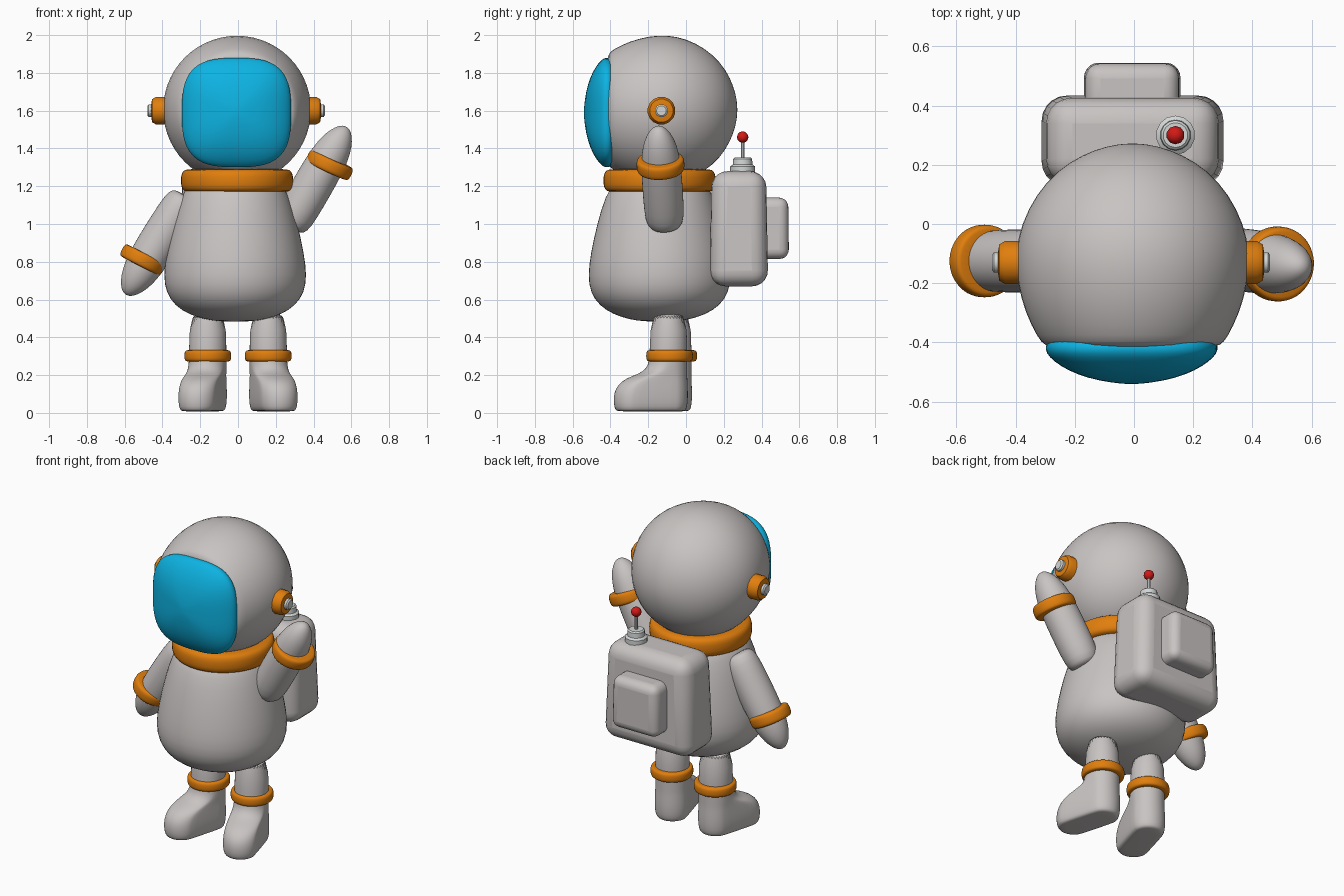
import bpy, bmesh
from math import cos, sin, pi, radians
from mathutils import Vector

cube = bpy.data.objects.get("Cube")
if cube:
    bpy.data.objects.remove(cube)


def material(name, rgb):
    m = bpy.data.materials.new(name)
    m.use_nodes = True
    m.diffuse_color = (*rgb, 1)
    m.node_tree.nodes["Principled BSDF"].inputs["Base Color"].default_value = (*rgb, 1)
    return m


suit = material("suit_grey", (0.58, 0.55, 0.54))
metal = material("pale_metal", (0.66, 0.68, 0.68))
orange = material("trim_orange", (0.75, 0.21, 0.004))
blue = material("visor_blue", (0.004, 0.45, 0.76))
red = material("beacon_red", (0.65, 0.01, 0.008))


def finish(name, bm, mat, loc):
    mesh = bpy.data.meshes.new(name)
    bmesh.ops.recalc_face_normals(bm, faces=bm.faces)
    bm.to_mesh(mesh)
    bm.free()
    mesh.materials.append(mat)
    ob = bpy.data.objects.new(name, mesh)
    bpy.context.collection.objects.link(ob)
    ob.location = loc
    return ob


def shade(ob, angle=40):
    bpy.ops.object.select_all(action='DESELECT')
    ob.select_set(True)
    bpy.context.view_layer.objects.active = ob
    bpy.ops.object.shade_smooth_by_angle(angle=radians(angle))


def loft(name, rings, mat, loc, axis=(0, 0, 1), n=28, power=2, shift=(0, 0), subsurf=1):
    """Skin rings of (distance along axis, radius, optional stretch towards shift)."""
    bm = bmesh.new()
    loops = []
    for t, r, *stretch in rings:
        s = Vector(shift) * (stretch[0] if stretch else 0)
        loop = []
        for i in range(n):
            a = 2 * pi * (i + 0.5) / n
            c, d = cos(a), sin(a)
            k = r / (abs(c) ** power + abs(d) ** power) ** (1 / power)
            off = s if c * s.x + d * s.y > 0 else Vector((0, 0))
            loop.append(bm.verts.new((c * k + off.x, d * k + off.y, t)))
        loops.append(loop)
    for a, b in zip(loops, loops[1:]):
        for i in range(n):
            j = (i + 1) % n
            bm.faces.new((a[i], a[j], b[j], b[i]))
    bm.faces.new(loops[0])
    bm.faces.new(loops[-1])
    ob = finish(name, bm, mat, loc)
    if Vector(axis).z < 0.999:
        ob.rotation_mode = 'QUATERNION'
        ob.rotation_quaternion = Vector(axis).to_track_quat('Z', 'Y')
    if subsurf:
        ob.modifiers.new("smooth", 'SUBSURF').levels = subsurf
        ob.modifiers["smooth"].render_levels = subsurf
    shade(ob, 60 if subsurf else 35)
    return ob


def band(name, loc, axis, r, h):
    """Chunky rounded cuff around a limb."""
    prof = [(-1, 0.84), (-0.93, 0.93), (-0.65, 0.99), (0, 1), (0.65, 0.99), (0.93, 0.93), (1, 0.84)]
    return loft(name, [(t * h, k * r) for t, k in prof], orange, loc, axis)


def rounded_box(name, low, high, bevel, taper):
    bm = bmesh.new()
    bmesh.ops.create_cube(bm, size=1)
    low, high = Vector(low), Vector(high)
    for v in bm.verts:
        k = taper if v.co.z > 0 else 1
        v.co = Vector((v.co.x * k, v.co.y * k, v.co.z)) * (high - low)
    ob = finish(name, bm, suit, (low + high) / 2)
    mod = ob.modifiers.new("round", 'BEVEL')
    mod.width, mod.segments = bevel, 5
    shade(ob)
    return ob


# Torso and collar
loft("torso", [(0.483, 0.03), (0.487, 0.12), (0.505, 0.2), (0.54, 0.285), (0.6, 0.35), (0.68, 0.38),
               (0.78, 0.378), (0.92, 0.352), (1.08, 0.312), (1.2, 0.265), (1.25, 0.2)],
     suit, (-0.015, -0.14, 0))
band("collar", (-0.005, -0.14, 1.23), (0, 0, 1), 0.3, 0.062)

# Helmet, turned around the front-back axis, and its domed visor
loft("helmet", [(-0.42, 0.05), (-0.42, 0.26), (-0.41, 0.3), (-0.385, 0.322), (-0.3, 0.365), (-0.2, 0.392),
                (-0.1, 0.399), (0, 0.379), (0.1, 0.328), (0.18, 0.257), (0.235, 0.17),
                (0.264, 0.085), (0.272, 0.02)],
     suit, (-0.005, 0, 1.605), (0, 1, 0))
loft("visor", [(0.38, 0.27), (0.4, 0.287), (0.425, 0.293), (0.45, 0.278), (0.48, 0.24), (0.508, 0.185),
               (0.53, 0.11), (0.541, 0.02)],
     blue, (-0.008, 0, 1.59), (0, -1, 0), n=32, power=3.2)

# Ear pods
for side, label in ((1, "left"), (-1, "right")):
    at = (-0.01, -0.13, 1.6)
    loft(label + "_ear_pod", [(0.35, 0.074), (0.425, 0.074), (0.445, 0.062), (0.45, 0.03)],
         orange, at, (side, 0, 0), n=16, subsurf=0)
    loft(label + "_ear_cap", [(0.43, 0.035), (0.463, 0.035), (0.47, 0.026)],
         metal, at, (side, 0, 0), n=12, subsurf=0)

# Arms: the left one waves, the right one hangs
arm = [(0, 0.05), (0.006, 0.085), (0.05, 0.105), (0.18, 0.108), (0.32, 0.108), (0.42, 0.103),
       (0.5, 0.09), (0.56, 0.066), (0.6, 0.036), (0.612, 0.01)]
loft("left_arm", arm, suit, (0.27, -0.11, 0.985), (0.5, -0.06, 0.87), n=20)
loft("right_arm", arm, suit, (-0.27, -0.125, 1.145), (-0.53, 0, -0.85), n=20)
band("left_wrist_cuff", (0.485, -0.135, 1.313), (0.42, -0.05, 0.9), 0.128, 0.037)
band("right_wrist_cuff", (-0.505, -0.125, 0.81), (0.46, 0, 0.89), 0.124, 0.037)

# Legs with boots whose toes point slightly outwards
boot = [(0.008, 0.07, 1), (0.01, 0.088, 1), (0.03, 0.099, 1), (0.08, 0.103, 1), (0.13, 0.102, 0.95),
        (0.17, 0.1, 0.78), (0.195, 0.099, 0.5), (0.215, 0.099, 0.22), (0.25, 0.099, 0.04),
        (0.32, 0.099), (0.56, 0.099)]
for side, label, y in ((1, "left", -0.092), (-1, "right", -0.07)):
    loft(label + "_leg", boot, suit, (0.16 * side, y, 0), shift=(0.055 * side, -0.19))
    band(label + "_ankle_cuff", (0.16 * side, y + 0.005, 0.302), (0, 0, 1), 0.125, 0.031)

# Backpack with pocket
rounded_box("backpack", (-0.315, 0.125, 0.67), (0.305, 0.435, 1.28), 0.085, 0.93)
rounded_box("backpack_pocket", (-0.17, 0.36, 0.815), (0.158, 0.545, 1.14), 0.05, 0.96)

# Antenna with beacon
at = (0.14, 0.3, 0)
loft("antenna_base", [(1.25, 0.066), (1.305, 0.066), (1.315, 0.052), (1.345, 0.05), (1.352, 0.042)],
     metal, at, n=14, subsurf=0)
loft("antenna_rod", [(1.33, 0.01), (1.45, 0.01)], metal, at, n=8, subsurf=0)
bm = bmesh.new()
bmesh.ops.create_icosphere(bm, subdivisions=2, radius=0.031)
shade(finish("beacon", bm, red, (0.14, 0.3, 1.46)))
